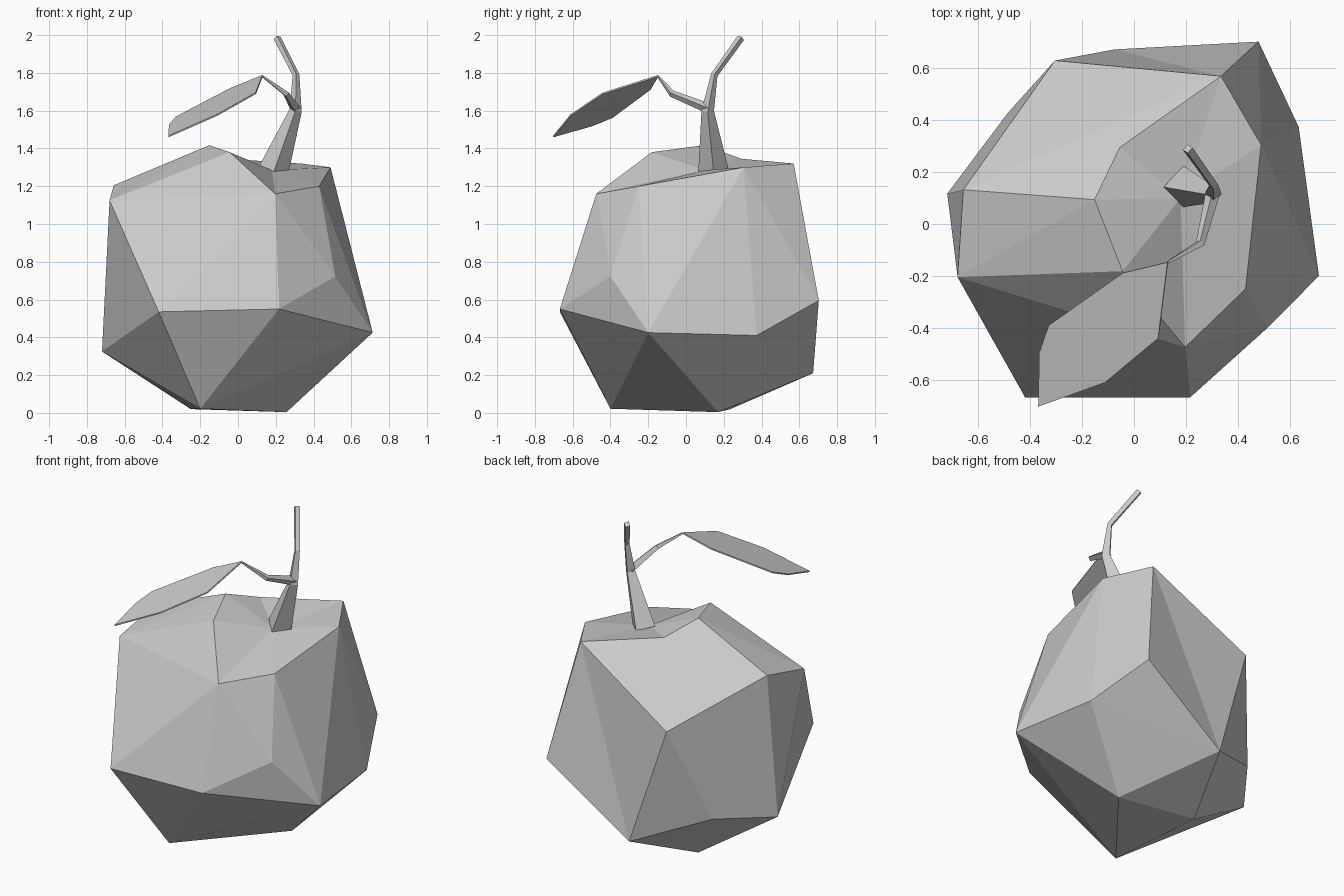
import bpy, bmesh
from mathutils import Vector

if "Cube" in bpy.data.objects:
    bpy.data.objects.remove(bpy.data.objects["Cube"])


def finish(name, bm):
    bmesh.ops.recalc_face_normals(bm, faces=bm.faces[:])
    mesh = bpy.data.meshes.new(name)
    bm.to_mesh(mesh)
    bm.free()
    obj = bpy.data.objects.new(name, mesh)
    bpy.context.collection.objects.link(obj)
    return obj


def tube(name, path, sides_ref=Vector((1, 0, 0))):
    """Four-sided tapering tube through (x, y, z, radius) points."""
    bm = bmesh.new()
    pts = [Vector(p[:3]) for p in path]
    rings = []
    for i, p in enumerate(pts):
        t = (pts[min(i + 1, len(pts) - 1)] - pts[max(i - 1, 0)]).normalized()
        a = t.cross(sides_ref).normalized()
        b = t.cross(a)
        rings.append([bm.verts.new(p + d * path[i][3]) for d in (a, b, -a, -b)])
    for r, s in zip(rings, rings[1:]):
        for k in range(4):
            j = (k + 1) % 4
            bm.faces.new((r[k], r[j], s[j], s[k]))
    bm.faces.new(rings[0])
    bm.faces.new(rings[-1])
    return finish(name, bm)


# Fruit body: faceted hull over corner points, grouped by height
rim = [(-.055, .295, 1.345), (-.152, .094, 1.417), (-.044, -.182, 1.38), (.197, -.475, 1.16),
       (.43, -.25, 1.2), (.49, .305, 1.30), (.335, .57, 1.32)]
shoulder = [(-.305, .63, .945), (-.68, -.205, 1.125), (-.658, .132, 1.205), (.515, -.40, .723)]
belly = [(.48, .703, .595), (.635, .374, .41), (.713, -.20, .425), (.217, -.668, .55),
         (-.42, -.668, .535), (-.72, .117, .325), (-.485, .43, .367)]
base = [(-.075, .673, .21), (-.2, -.4, .022), (.257, .17, .004), (-.25, .235, .02)]

bm = bmesh.new()
groups = [[bm.verts.new(p) for p in g] for g in (rim, shoulder, belly, base)]
bmesh.ops.convex_hull(bm, input=bm.verts[:])
# Shallow crease on the back
e = bm.edges.get((groups[1][0], groups[2][0]))
if e and len(e.link_faces) == 2:
    bmesh.ops.rotate_edges(bm, edges=[e], use_ccw=False)
# Dimple around the stem: replace the flat top by a fan to a sunken point
top = [f for f in bm.faces if all(v in groups[0] for v in f.verts)]
bmesh.ops.delete(bm, geom=top, context='FACES')
pit = bm.verts.new((.18, .10, 1.285))
for e in [e for e in bm.edges if len(e.link_faces) == 1]:
    bm.faces.new((e.verts[0], e.verts[1], pit))
finish("fruit_body", bm)

# Stem with an upper twig and a stalk for the leaf
tube("stem", [(.19, .145, 1.285, .08), (.305, .115, 1.60, .033),
              (.307, .15, 1.79, .018), (.207, .29, 1.985, .02)])
tube("leaf_stalk", [(.305, .125, 1.61, .028), (.255, -.075, 1.69, .018),
                    (.13, -.148, 1.782, .006)])

# Leaf: thin blade, two edges from base to tip
edge_a = [(-.042, -.188, 1.715), (-.328, -.39, 1.565), (-.364, -.495, 1.522)]
edge_b = [(.094, -.44, 1.692), (-.11, -.61, 1.577), (-.368, -.703, 1.463)]
bm = bmesh.new()
root = bm.verts.new((.13, -.147, 1.785))
va = [bm.verts.new(p) for p in edge_a]
vb = [bm.verts.new(p) for p in edge_b]
bm.faces.new((root, va[0], vb[0]))
for i in range(2):
    bm.faces.new((va[i], va[i + 1], vb[i + 1], vb[i]))
leaf = finish("leaf", bm)
solid = leaf.modifiers.new("thickness", 'SOLIDIFY')
solid.thickness = .008
solid.offset = 0
